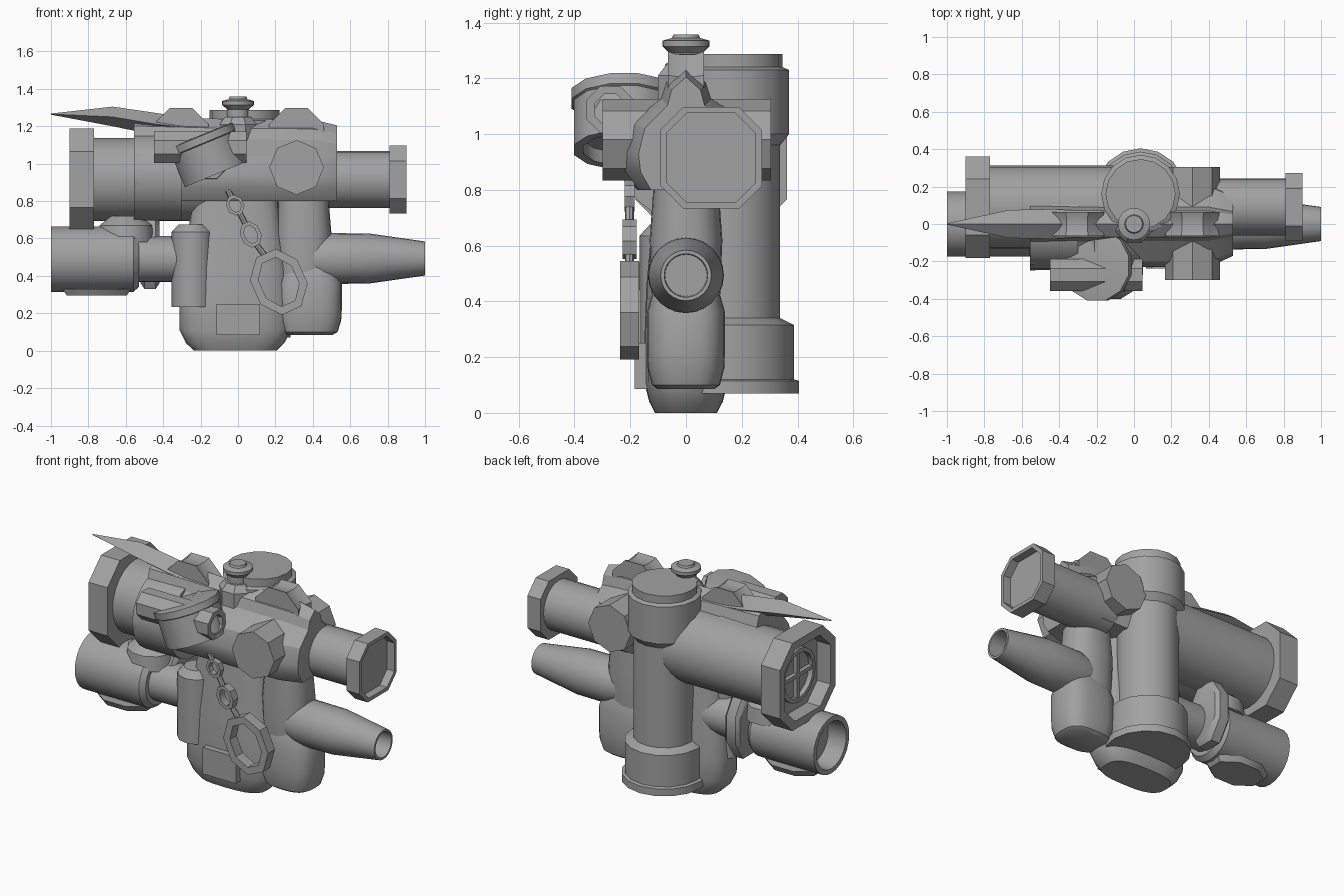
import bpy, bmesh
from math import sin, cos, pi, radians
from mathutils import Vector, Matrix, Quaternion

cube = bpy.data.objects.get("Cube")
if cube:
    bpy.data.objects.remove(cube, do_unlink=True)

GREY = (0.36, 0.36, 0.36, 1)
mat = bpy.data.materials.new("plain grey")
mat.use_nodes = True
mat.diffuse_color = GREY
bsdf = mat.node_tree.nodes["Principled BSDF"]
bsdf.inputs["Base Color"].default_value = GREY
bsdf.inputs["Roughness"].default_value = 0.6


def loft(name, rings, closed=False, angle=35):
    """Skin a list of equal-length rings; cap the ends or join them in a loop."""
    bm = bmesh.new()
    rows = [[bm.verts.new(p) for p in ring] for ring in rings]
    n = len(rows[0])
    pairs = list(zip(rows, rows[1:]))
    if closed:
        pairs.append((rows[-1], rows[0]))
    else:
        bm.faces.new(rows[0][::-1])
        bm.faces.new(rows[-1])
    for a, b in pairs:
        for i in range(n):
            j = (i + 1) % n
            bm.faces.new((a[i], a[j], b[j], b[i]))
    bmesh.ops.recalc_face_normals(bm, faces=bm.faces[:])
    me = bpy.data.meshes.new(name)
    bm.to_mesh(me)
    bm.free()
    me.materials.append(mat)
    ob = bpy.data.objects.new(name, me)
    bpy.context.collection.objects.link(ob)
    bpy.ops.object.select_all(action='DESELECT')
    ob.select_set(True)
    bpy.context.view_layer.objects.active = ob
    bpy.ops.object.shade_smooth_by_angle(angle=radians(angle))
    return ob


def lathe(name, axis, loc, profile, n=24, flat=False, scale=(1, 1), sq=1, closed=False, angle=35):
    """Turn (distance, radius) pairs about an axis; flat puts facets square to the grid."""
    d = Vector(axis).normalized()
    q = Quaternion() if d.z > 0.99 else d.to_track_quat('Z', 'Y')
    m = Matrix.Translation(loc) @ q.to_matrix().to_4x4()
    grow = 1 / cos(pi / n) if flat else 1

    def soft(v):
        return (abs(v) ** sq) * (1 if v > 0 else -1)

    rings = []
    for t, r in profile:
        ring = []
        for i in range(n):
            a = 2 * pi * (i + (0.5 if flat else 0)) / n
            ring.append(m @ Vector((soft(cos(a)) * r * grow * scale[0],
                                    soft(sin(a)) * r * grow * scale[1], t)))
        rings.append(ring)
    return loft(name, rings, closed, angle)


def box(name, lo, hi):
    return loft(name, [[(x, y, z) for x, y in ((lo[0], lo[1]), (hi[0], lo[1]),
                       (hi[0], hi[1]), (lo[0], hi[1]))] for z in (lo[2], hi[2])])


X, Y, Z = (1, 0, 0), (0, 1, 0), (0, 0, 1)

# Upper scope housing with a pointed roof and a round rear collar
SECTION = ((-.17, .8), (-.22, .87), (-.23, .94), (-.20, 1.04), (-.09, 1.13), (-.07, 1.19), (0, 1.24),
           (.07, 1.19), (.09, 1.13), (.2, 1.06), (.24, .93), (.19, .8))


def housing_ring(x, sy, sz):
    return [(x, y * sy, .8 + (z - .8) * sz) for y, z in SECTION]


loft("scope_housing", [housing_ring(-.555, 1.08, 1.03), housing_ring(-.1, 1, 1),
                       housing_ring(.4, 1, .99), housing_ring(.53, .74, .92)], angle=30)
lathe("housing_collar", X, (0, -.01, .93), [(-.555, .235), (-.3, .235)])

# Scope tubes
SCOPE = (0, .09, .915)
lathe("rear_scope_tube", X, SCOPE, [(-.8, .222), (.1, .222)])
lathe("front_scope_tube", X, SCOPE, [(.3, .152), (.84, .152)])


# Hollow end caps: squares with cut corners
def cap(name, profile):
    rings = []
    for x, r in profile:
        c = r * .55
        corners = ((r, -c), (r, c), (c, r), (-c, r), (-r, c), (-r, -c), (-c, -r), (c, -r))
        rings.append([(x, SCOPE[1] + u, SCOPE[2] + v) for u, v in corners])
    loft(name, rings)


cap("rear_scope_cap", [(-.77, .272), (-.9, .272), (-.9, .222), (-.81, .222)])
cap("front_scope_cap", [(.81, .182), (.9, .182), (.9, .16), (.85, .16)])

# Reticle inside the rear cap
lathe("reticle_ring", X, SCOPE,
      [(-.84, .165), (-.84, .14), (-.81, .14), (-.81, .165)], 16, closed=True)
box("reticle_upright", (-.835, .078, .76), (-.81, .102, 1.07))
box("reticle_crossbar", (-.835, -.065, .903), (-.81, .245, .927))

# Side adjustment drum and roof discs
lathe("side_drum", Y, (.313, 0, .98), [(-.3, .146), (.305, .146)], 8)
for side, x in (("rear", -.305), ("front", .313)):
    lathe(side + "_roof_disc", Y, (x, 0, 1.15),
          [(-.065, .12), (-.065, .147), (-.03, .135), (.03, .135), (.065, .147), (.065, .12)],
          8, True)


# Blade-shaped fin on the roof
def diamond(x, half, low, mid, high):
    return [(x, -half, mid), (x, 0, low), (x, half, mid), (x, 0, high)]


loft("roof_blade", [diamond(-1, .003, 1.262, 1.265, 1.268), diamond(-.67, .075, 1.2, 1.25, 1.305),
                    diamond(-.43, .08, 1.15, 1.21, 1.27), diamond(-.15, .06, 1.14, 1.18, 1.22)], angle=20)

# Roof button on its collar
lathe("roof_button_collar", Z, (0, 0, 0), [(1.1, .1), (1.21, .1), (1.25, .07)], 8, True)
lathe("roof_button", Z, (0, 0, 0),
      [(1.2, .06), (1.29, .058), (1.315, .085), (1.335, .085), (1.345, .05), (1.358, .045)])

# Tall rear canister
lathe("rear_canister", Z, (.035, .16, 0),
      [(.07, .245), (.115, .245), (.12, .227), (.315, .227), (.34, .178), (.96, .178),
       (1.0, .21), (1.23, .21), (1.24, .187), (1.288, .187)], 16)

# Lower nozzle and lower rear barrel, both hollow
lathe("nozzle", X, (0, 0, .493),
      [(.12, .03), (.28, .095), (.47, .136), (.7, .134), (1, .091), (1, .078), (.9, .075)])
lathe("lower_barrel", X, (0, 0, .49),
      [(-.88, .14), (-1, .145), (-1, .175), (-.56, .175), (-.53, .15), (-.53, .123), (-.1, .123)])
lathe("barrel_foot_plate", Z, (-.755, 0, 0), [(.295, .16), (.33, .185)], 8, True, (1, .7))
lathe("barrel_top_plate", Z, (-.6, .02, 0), [(.58, .15), (.67, .14), (.72, .08)], 12, True)
lathe("barrel_bracket", X, (-.47, .1, .53),
      [(-.05, .17), (-.03, .2), (.03, .2), (.05, .17)], 8, True, (.65, 1))

# Central tank, front plate, side column and side pod
lathe("tank", Z, (-.015, 0, 0),
      [(0, .74), (.04, .88), (.11, 1), (.24, 1), (.45, .95), (.62, .85), (.85, .75)],
      24, scale=(.298, .15), sq=.7)
box("tank_front_plate", (-.115, -.185, .085), (.115, 0, .25))
lathe("side_column", Z, (-.243, -.055, 0), [(.235, .112), (.635, .112), (.675, .075)], 12)
lathe("side_pod", Z, (.38, 0, 0),
      [(.085, .72), (.1, .87), (.16, .98), (.22, 1), (.36, 1), (.46, .8), (.52, .6)],
      24, scale=(.175, .14), sq=.7)
lathe("pod_neck", Z, (.35, 0, 0), [(.4, .14), (.62, .15), (.8, .135), (.9, .135)], scale=(1, .87), sq=.85)

# Tilted front lens drum with a cross tube
lathe("lens_drum", (.38, 0, -.92), (-.16, -.222, 1.045),
      [(-.115, .155), (-.11, .188), (-.07, .188), (-.065, .18), (.11, .18), (.11, .145), (.06, .145)],
      12, True)
lathe("lens_cross_tube", X, (0, -.272, 1.088),
      [(-.45, .085), (.045, .085), (.045, .055), (-.02, .055)], 8, True)
lathe("lens_mount", Y, (-.16, 0, 1.03), [(-.25, .11), (-.05, .13)], 8, True)

# Hanging chain: links, then the short rods joining them
LEAN = radians(24)


def link(name, x, z, width, height, thick, depth):
    rings = []
    for y, t in ((-depth, 0), (-depth, thick), (depth, thick), (depth, 0)):
        ring = []
        for i in range(8):
            a = 2 * pi * (i + .5) / 8
            u, v = cos(a) / cos(pi / 8) * (width - t), sin(a) / cos(pi / 8) * (height - t)
            ring.append((x + u * cos(LEAN) - v * sin(LEAN), -.203 + y, z + u * sin(LEAN) + v * cos(LEAN)))
        rings.append(ring)
    loft(name, rings, closed=True)


link("chain_link_small", -.015, .778, .045, .052, .016, .018)
link("chain_link_medium", .068, .622, .052, .068, .02, .025)
link("chain_link_large", .218, .368, .138, .168, .042, .034)
for i, (a, b) in enumerate((((-.055, .86), (-.03, .81)), ((.01, .735), (.038, .68)), ((.1, .565), (.15, .5)))):
    start = Vector((a[0], -.203, a[1]))
    end = Vector((b[0], -.203, b[1]))
    lathe("chain_rod_%d" % (i + 1), end - start, start, [(0, .016), ((end - start).length, .016)], 8)
